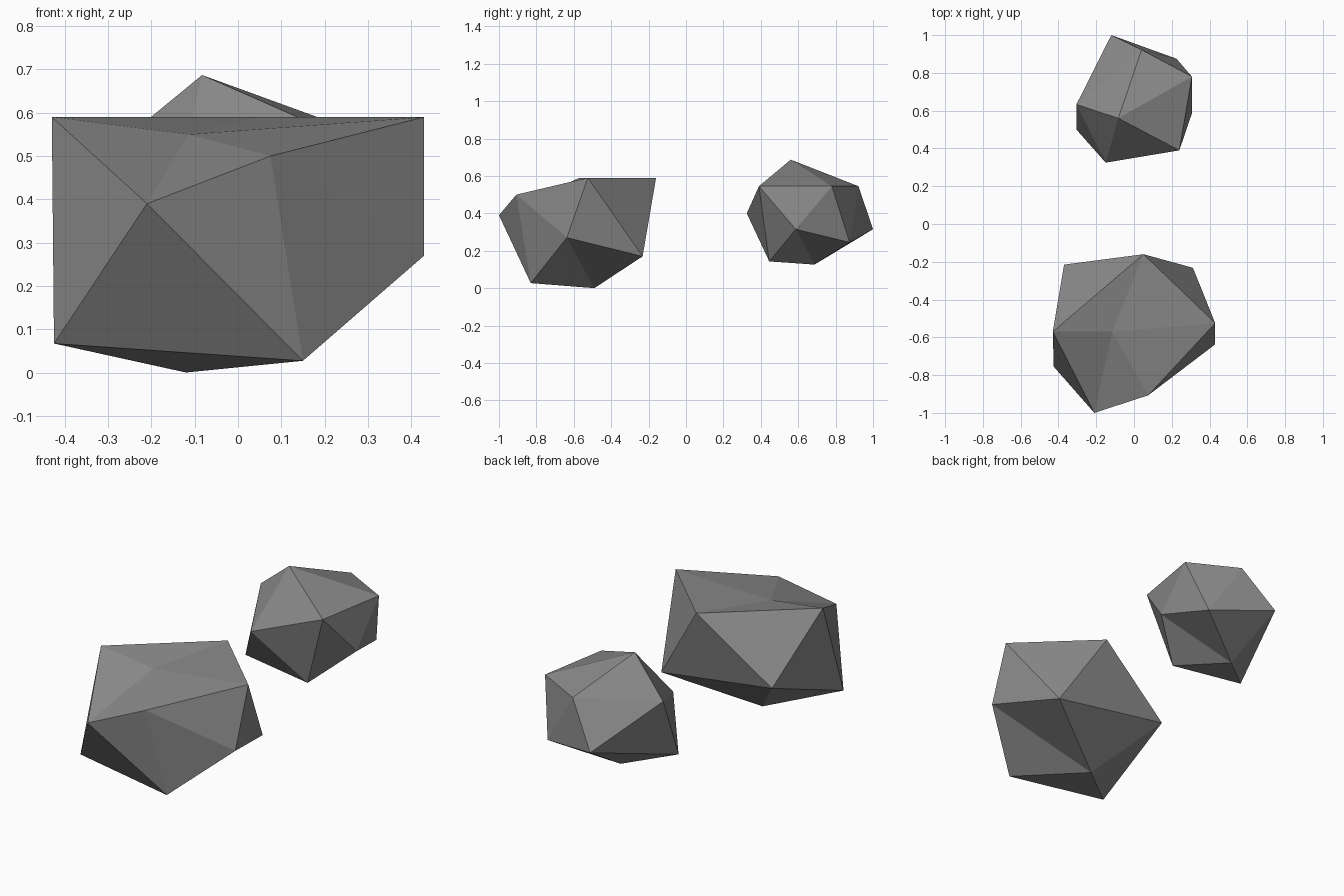
import bpy
import bmesh

if "Cube" in bpy.data.objects:
    bpy.data.objects.remove(bpy.data.objects["Cube"])

# Dark stone
stone = bpy.data.materials.new("dark_stone")
stone.diffuse_color = (0.25, 0.25, 0.25, 1.0)
stone.use_nodes = True
stone.node_tree.nodes["Principled BSDF"].inputs["Base Color"].default_value = stone.diffuse_color


def make_rock(name, top, upper, lower, bottom):
    """Irregular 20-sided boulder: two poles joined by two staggered rings of five."""
    bm = bmesh.new()
    t, b = bm.verts.new(top), bm.verts.new(bottom)
    up = [bm.verts.new(p) for p in upper]
    low = [bm.verts.new(p) for p in lower]
    for i in range(5):
        j = (i + 1) % 5
        bm.faces.new((t, up[i], up[j]))          # cap
        bm.faces.new((up[i], low[i], up[j]))     # band
        bm.faces.new((low[i], low[j], up[j]))
        bm.faces.new((b, low[j], low[i]))        # underside
    bmesh.ops.recalc_face_normals(bm, faces=bm.faces)
    mesh = bpy.data.meshes.new(name)
    bm.to_mesh(mesh)
    bm.free()
    mesh.materials.append(stone)
    obj = bpy.data.objects.new(name, mesh)
    bpy.context.collection.objects.link(obj)
    return obj


# Large front rock, with a dented top
make_rock(
    "large_rock",
    top=(-0.115, -0.57, 0.55),
    upper=[(-0.43, -0.57, 0.59), (-0.21, -1.0, 0.39), (0.075, -0.907, 0.50),
           (0.43, -0.525, 0.59), (0.05, -0.16, 0.59)],
    lower=[(-0.425, -0.755, 0.067), (0.15, -0.83, 0.027), (0.43, -0.637, 0.27),
           (0.312, -0.232, 0.17), (-0.37, -0.215, 0.27)],
    bottom=(-0.12, -0.49, 0.0),
)

# Small rear rock, hovering slightly above the ground level
make_rock(
    "small_rock",
    top=(-0.083, 0.56, 0.687),
    upper=[(-0.305, 0.633, 0.505), (-0.15, 0.325, 0.40), (0.24, 0.39, 0.545),
           (0.307, 0.78, 0.545), (0.04, 0.922, 0.545)],
    lower=[(-0.305, 0.50, 0.165), (0.11, 0.445, 0.143), (0.307, 0.587, 0.315),
           (0.225, 0.875, 0.245), (-0.12, 1.0, 0.315)],
    bottom=(-0.085, 0.687, 0.126),
)
